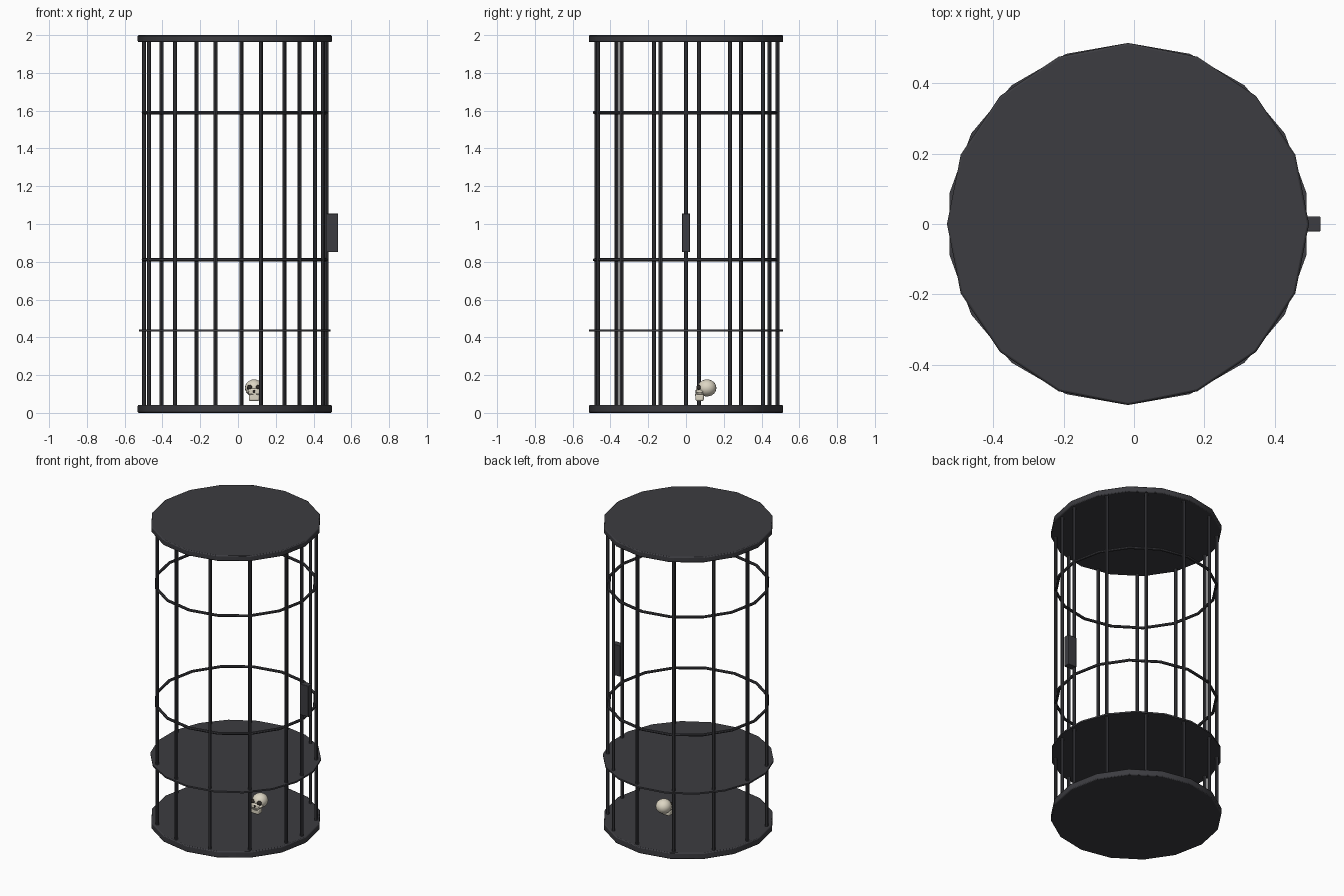
import bpy, math

if "Cube" in bpy.data.objects:
    bpy.data.objects.remove(bpy.data.objects["Cube"])

CX = -0.017          # cage axis
R_PLATE, R_BAR = 0.514, 0.485


def material(name, rgb):
    m = bpy.data.materials.new(name)
    m.diffuse_color = (*rgb, 1)
    m.use_nodes = True
    m.node_tree.nodes["Principled BSDF"].inputs["Base Color"].default_value = m.diffuse_color
    return m


IRON = material("dark_iron", (0.045, 0.045, 0.052))
BONE = material("bone", (0.72, 0.67, 0.55))
DARK = material("socket_dark", (0.03, 0.025, 0.02))


def finish(name, mat, smooth=True, bevel=0, segments=2):
    o = bpy.context.object
    o.name = name
    o.data.materials.append(mat)
    bpy.ops.object.transform_apply(location=False, rotation=True, scale=True)
    if smooth:
        bpy.ops.object.shade_smooth_by_angle(angle=math.radians(40))
    if bevel:
        b = o.modifiers.new("bevel", "BEVEL")
        b.width, b.segments = bevel, segments
        b.limit_method = "ANGLE"
        b.angle_limit = math.radians(40)
    return o


def cylinder(name, x, y, z0, z1, r, sides, mat, turn=0, bevel=0):
    bpy.ops.mesh.primitive_cylinder_add(vertices=sides, radius=r, depth=z1 - z0,
                                        location=(x, y, (z0 + z1) / 2),
                                        rotation=(0, 0, turn))
    return finish(name, mat, bevel=bevel)


def box(name, loc, size, mat, bevel=0):
    bpy.ops.mesh.primitive_cube_add(size=1, location=loc)
    bpy.context.object.scale = size
    return finish(name, mat, bevel=bevel)


def ball(name, loc, size, mat, seg=20, rings=12):
    bpy.ops.mesh.primitive_uv_sphere_add(segments=seg, ring_count=rings, radius=1, location=loc)
    bpy.context.object.scale = size
    return finish(name, mat)


# Floor, roof and thin middle plate
cylinder("floor_plate", CX, 0, 0, 0.042, R_PLATE, 16, IRON, bevel=0.006)
cylinder("roof_plate", CX, 0, 1.963, 2.0, R_PLATE, 16, IRON, bevel=0.006)
cylinder("middle_plate", CX, 0, 0.431, 0.441, R_PLATE, 18, IRON)

# Upright bars, half a radian apart
for i in range(13):
    a = i * 0.5
    cylinder(f"bar_{i}", CX + R_BAR * math.cos(a), R_BAR * math.sin(a),
             0.02, 1.98, 0.0105, 8, IRON)

# Hoops
for name, z in (("lower_hoop", 0.81), ("upper_hoop", 1.59)):
    bpy.ops.mesh.primitive_torus_add(location=(CX, 0, z), major_radius=R_BAR - 0.001,
                                     minor_radius=0.009, major_segments=16, minor_segments=8)
    finish(name, IRON)

# Lock box on the right
box("lock", (0.499, 0, 0.953), (0.062, 0.042, 0.205), IRON, bevel=0.003)

# Skull lying on the floor, facing front
SX = 0.085
ball("skull_cranium", (SX, 0.111, 0.132), (0.048, 0.05, 0.045), BONE)
box("skull_face", (SX, 0.075, 0.113), (0.062, 0.045, 0.032), BONE, bevel=0.008)
box("skull_jaw", (SX, 0.072, 0.081), (0.056, 0.044, 0.036), BONE, bevel=0.008)
for side, s in (("left", -1), ("right", 1)):
    ball(f"eye_socket_{side}", (SX + s * 0.023, 0.068, 0.134), (0.015, 0.013, 0.015), DARK, 14, 8)
    ball(f"cheekbone_{side}", (SX + s * 0.03, 0.073, 0.113), (0.012, 0.02, 0.009), BONE, 12, 8)
ball("nose_hole", (SX, 0.054, 0.114), (0.006, 0.005, 0.009), DARK, 10, 6)
for i in range(6):
    box(f"tooth_{i}", (SX + (i - 2.5) * 0.0075, 0.051, 0.096), (0.006, 0.006, 0.012), BONE)
